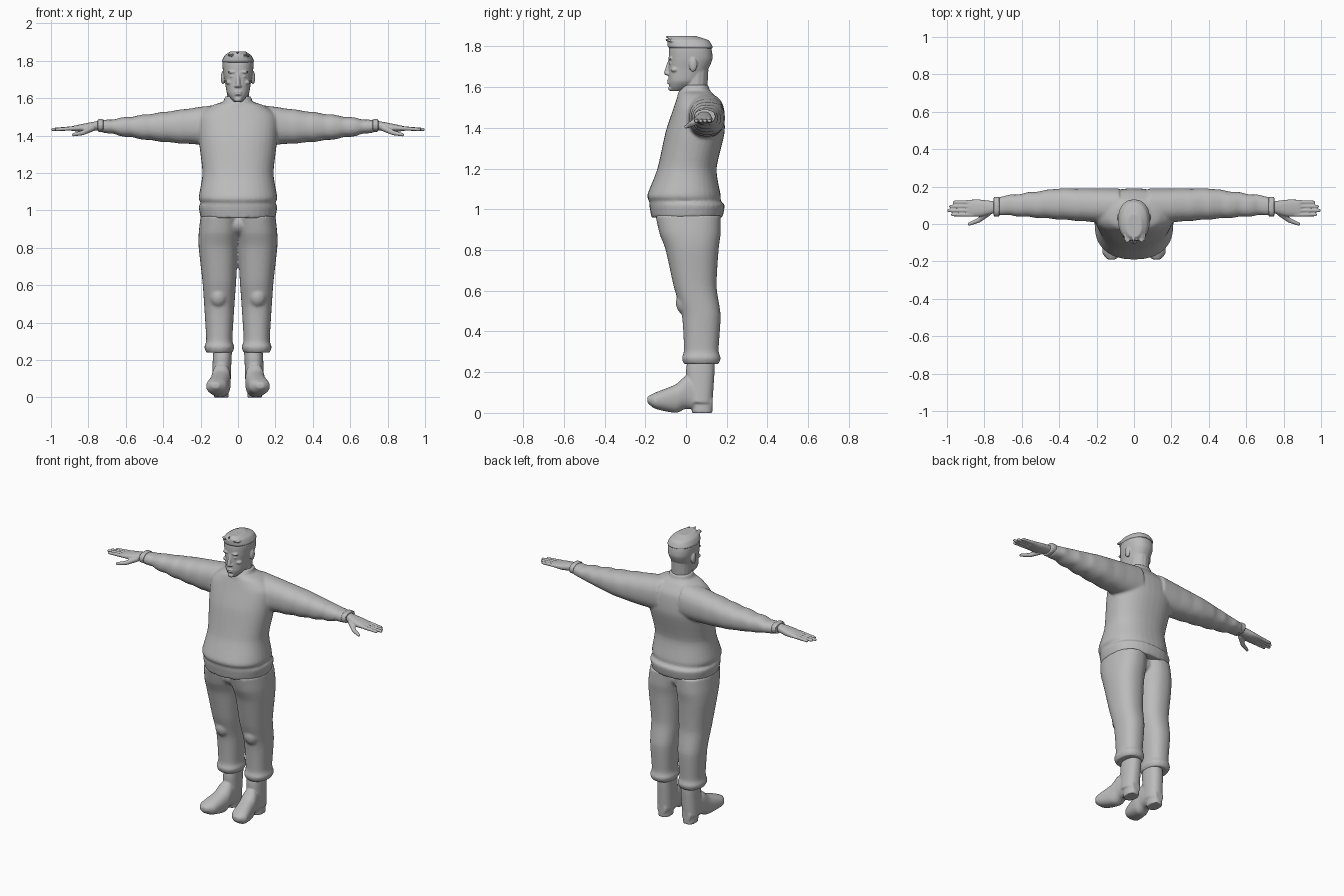
import bpy
import bmesh
import math
import random
from mathutils import Vector, Matrix

random.seed(4)
if "Cube" in bpy.data.objects:
    bpy.data.objects.remove(bpy.data.objects["Cube"])

colour = (.5, .5, .5, 1)
grey = bpy.data.materials.new("plain_grey")
grey.use_nodes = True
grey.diffuse_color = colour
grey.node_tree.nodes["Principled BSDF"].inputs["Base Color"].default_value = colour

# Order in which (along, across, second across) map to x, y, z
AXES = {"x": (0, 1, 2), "y": (1, 0, 2), "z": (2, 0, 1)}
MIDDLE = (1,)
BOTH = (1, -1)


def curve_rows(rows, steps=5, tension=.35):
    """Smoothly interpolate between section rows."""
    rows = [Vector(row) for row in rows]
    last = len(rows) - 1
    dense = []
    for i in range(last):
        start, end = rows[i], rows[i + 1]
        leave = (end - rows[max(i - 1, 0)]) * tension
        arrive = (rows[min(i + 2, last)] - start) * tension
        for k in range(steps):
            t = k / steps
            rest = 1 - t
            ease = t * t * (3 - 2 * t)
            dense.append(start.lerp(end, ease) + leave * t * rest * rest - arrive * t * t * rest)
    return dense + [rows[last]]


def rounded(value, power):
    """Turn a sine or cosine into its boxier superellipse version."""
    return math.copysign(abs(value) ** (2 / power), value)


def loft(bm, axis, rows, power=2.3, sides=MIDDLE, segments=36):
    """Closed skin over sections: (position, low u, high u, low v, high v)."""
    for side in sides:
        rings = []
        for along, u_low, u_high, v_low, v_high in curve_rows(rows):
            ring = []
            for i in range(segments):
                angle = math.tau * i / segments
                u = (u_low + u_high + (u_high - u_low) * rounded(math.cos(angle), power)) / 2
                v = (v_low + v_high + (v_high - v_low) * rounded(math.sin(angle), power)) / 2
                point = Vector()
                for slot, value in zip(AXES[axis], (along, u, v)):
                    point[slot] = value
                point.x *= side
                ring.append(bm.verts.new(point))
            rings.append(ring)
        for lower, upper in zip(rings, rings[1:]):
            for i in range(segments):
                j = (i + 1) % segments
                bm.faces.new((lower[i], lower[j], upper[j], upper[i]))
        bm.faces.new(rings[0])
        bm.faces.new(rings[-1])


def body_loft(bm, rows):
    """Upright symmetric loft: (height, half width, front, back)."""
    loft(bm, "z", [(z, -half, half, front, back) for z, half, front, back in rows])


def blob(bm, centre, size, sides=MIDDLE):
    """Ellipsoid, repeated on the chosen sides."""
    for side in sides:
        mirror = Matrix.Diagonal((side, 1, 1, 1))
        place = mirror @ Matrix.Translation(centre) @ Matrix.Diagonal((*size, 1))
        bmesh.ops.create_uvsphere(bm, u_segments=20, v_segments=12, radius=1, matrix=place)


def limb(bm, start, end, start_radius, end_radius, sides=MIDDLE):
    """Tapered rod with round ends."""
    for side in sides:
        p, q = (Vector((x * side, y, z)) for x, y, z in (start, end))
        span = q - p
        turn = span.to_track_quat("Z", "Y").to_matrix().to_4x4()
        bmesh.ops.create_cone(bm, cap_ends=True, segments=14, radius1=start_radius,
                              radius2=end_radius, depth=span.length,
                              matrix=Matrix.Translation((p + q) / 2) @ turn)
        blob(bm, p, [start_radius] * 3)
        blob(bm, q, [end_radius] * 3)


def finish(name, bm, voxel, smoothing):
    """Fuse the overlapping volumes into one soft surface."""
    bmesh.ops.recalc_face_normals(bm, faces=bm.faces)
    mesh = bpy.data.meshes.new(name)
    bm.to_mesh(mesh)
    bm.free()
    mesh.materials.append(grey)
    obj = bpy.data.objects.new(name, mesh)
    bpy.context.collection.objects.link(obj)
    fuse = obj.modifiers.new("fuse", "REMESH")
    fuse.mode = "VOXEL"
    fuse.voxel_size = voxel
    fuse.use_smooth_shade = True
    soft = obj.modifiers.new("soften", "SMOOTH")
    soft.iterations = smoothing


def sleeve_section(t):
    """Sleeve tapering from shoulder to wrist, with folds growing along it."""
    fold = .004 * t * math.sin(t * 40)
    return (.08 + .65 * t, .05 * t - fold, .19 - .09 * max(0, t - .5) - fold,
            1.35 + .07 * t * t - fold, 1.57 - .09 * t + fold)


# Sweater: torso with rolled hem, sleeves with shoulder seam, collar
bm = bmesh.new()
body_loft(bm, [
    (.96, .2, -.17, .18), (1.02, .21, -.18, .19), (1.04, .2, -.18, .17),
    (1.07, .21, -.19, .17), (1.2, .19, -.14, .15), (1.38, .21, -.1, .19),
    (1.5, .21, -.06, .18), (1.56, .14, -.04, .14), (1.58, .08, -.03, .12)])
loft(bm, "x", [sleeve_section(i / 20) for i in range(21)], sides=BOTH)
body_loft(bm, [(1.54, .1, -.04, .13), (1.57, .08, -.04, .12), (1.61, .07, -.01, .11)])
finish("sweater", bm, .008, 4)

# Cuffs
bm = bmesh.new()
loft(bm, "x", [(x, .04, .145, 1.42, 1.49) for x in (.72, .75)], sides=BOTH)
finish("cuffs", bm, .005, 3)

# Hands: palm, four fingers, thumb
bm = bmesh.new()
loft(bm, "x", [(.74, .06, .12, 1.43, 1.48), (.82, .04, .13, 1.42, 1.465),
               (.89, .04, .13, 1.425, 1.45)], sides=BOTH)
for i, tip in enumerate((.97, .99, .98, .96)):
    y = .05 + .022 * i
    limb(bm, (.86, y, 1.44), (tip, y, 1.433), .012, .009, BOTH)
knuckle = (.83, .02, 1.415)
limb(bm, (.78, .06, 1.44), knuckle, .018, .013, BOTH)
limb(bm, knuckle, (.88, 0, 1.405), .013, .009, BOTH)
finish("hands", bm, .004, 2)

# Trousers: pelvis, legs with gathered hems, knee patches
bm = bmesh.new()
blob(bm, (0, .01, .93), (.17, .13, .08))
loft(bm, "z", [
    (.24, .03, .17, -.01, .16), (.27, .02, .18, -.02, .17), (.31, .03, .17, -.01, .16),
    (.48, .02, .18, -.02, .17), (.62, .01, .19, -.06, .15), (.8, 0, .21, -.1, .16),
    (.88, -.01, .21, -.13, .17), (.97, -.02, .2, -.15, .17)], sides=BOTH)
blob(bm, (.105, 0, .54), (.05, .05, .06), BOTH)
finish("trousers", bm, .008, 3)

# Boots: shaft, foot with raised toe, heel block
bm = bmesh.new()
loft(bm, "z", [(.05, .04, .14, .01, .13), (.2, .035, .135, 0, .14),
               (.27, .03, .13, .01, .14)], sides=BOTH)
loft(bm, "y", [
    (.13, .06, .12, .02, .08), (.08, .04, .13, .01, .16), (0, .04, .14, .02, .18),
    (-.05, .04, .15, 0, .14), (-.15, .06, .17, .02, .1), (-.19, .1, .14, .05, .08)], sides=BOTH)
loft(bm, "z", [(z, .05, .13, .03, .13) for z in (0, .05)], sides=BOTH)
finish("boots", bm, .006, 3)

# Head: skull, neck, nose, lips, chin, brows, eyes, cheeks, ears
bm = bmesh.new()
body_loft(bm, [
    (1.58, .02, -.07, -.02), (1.6, .04, -.08, .02), (1.63, .06, -.085, .07),
    (1.69, .07, -.085, .11), (1.74, .08, -.085, .13), (1.8, .08, -.08, .12),
    (1.84, .03, -.03, .06)])
limb(bm, (0, .04, 1.5), (0, .05, 1.68), .06, .06)
limb(bm, (0, -.08, 1.73), (0, -.095, 1.67), .008, .013)
blob(bm, (.01, -.09, 1.665), (.01, .01, .007), BOTH)
for z in (1.62, 1.632):
    blob(bm, (0, -.083, z), (.02, .01, .006))
blob(bm, (0, -.075, 1.593), (.02, .013, .013))
blob(bm, (.03, -.078, 1.74), (.026, .01, .007), BOTH)
blob(bm, (.03, -.07, 1.716), (.014, .013, .008), BOTH)
blob(bm, (.045, -.055, 1.685), (.02, .02, .013), BOTH)
blob(bm, (.08, .035, 1.71), (.012, .02, .035), BOTH)
finish("head", bm, .004, 2)

# Hair: crown cap and swept-forward locks
bm = bmesh.new()
body_loft(bm, [(1.79, .08, -.08, .13), (1.8, .085, -.09, .13), (1.83, .07, -.09, .11),
               (1.85, .04, -.07, .05)])
for i in range(26):
    x = random.uniform(-.055, .055)
    y = random.uniform(-.1, -.04)
    lift = 1.84 - abs(x) / 4
    limb(bm, (x, y + .07, lift), (x, y, lift + random.uniform(-.005, .008)), .009, .005)
finish("hair", bm, .004, 1)
